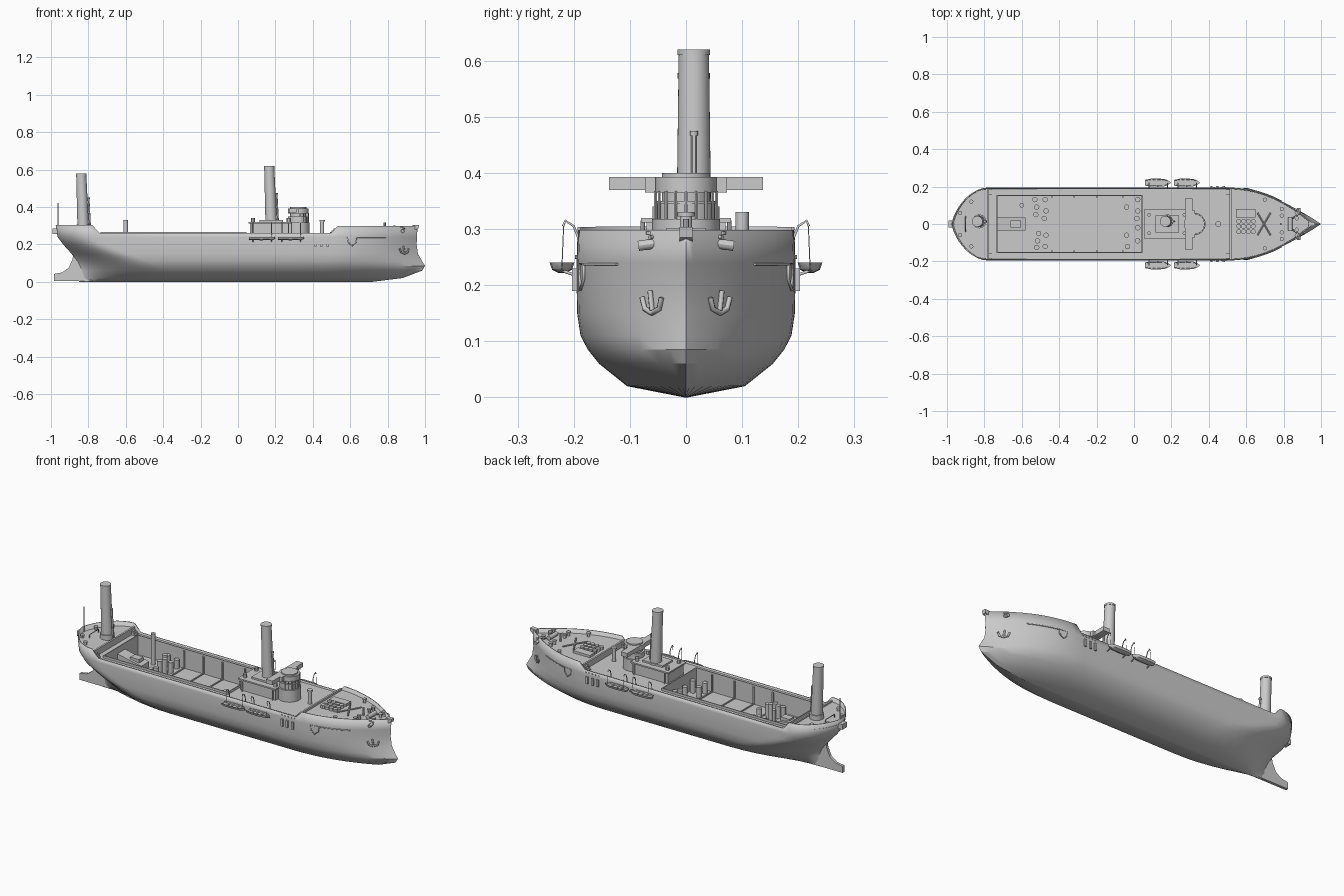
import bpy, bmesh, math
from mathutils import Vector

if "Cube" in bpy.data.objects:
    bpy.data.objects.remove(bpy.data.objects["Cube"])

def mesh(name, verts, faces):
    bm = bmesh.new()
    vs = [bm.verts.new(v) for v in verts]
    for f in faces:
        bm.faces.new([vs[i] for i in f])
    bmesh.ops.remove_doubles(bm, verts=bm.verts, dist=1e-5)
    bmesh.ops.recalc_face_normals(bm, faces=bm.faces)
    me = bpy.data.meshes.new(name)
    bm.to_mesh(me)
    bm.free()
    ob = bpy.data.objects.new(name, me)
    bpy.context.collection.objects.link(ob)
    return ob

def box(name, x0, x1, y0, y1, z0, z1):
    v = [(x, y, z) for x in (x0, x1) for y in (y0, y1) for z in (z0, z1)]
    return mesh(name, v, [(0, 1, 3, 2), (4, 6, 7, 5), (0, 4, 5, 1), (2, 3, 7, 6), (0, 2, 6, 4), (1, 5, 7, 3)])

def cyl(name, p0, p1, r0, r1=None, n=24):
    r1 = r0 if r1 is None else r1
    p0, p1 = Vector(p0), Vector(p1)
    q = (p1 - p0).to_track_quat('Z', 'Y')
    v = []
    for p, r in ((p0, r0), (p1, r1)):
        for i in range(n):
            a = 2 * math.pi * i / n
            v.append(p + q @ Vector((r * math.cos(a), r * math.sin(a), 0)))
    f = [(i, (i + 1) % n, n + (i + 1) % n, n + i) for i in range(n)]
    return mesh(name, v, f + [tuple(range(n)), tuple(range(n, 2 * n))])

def tube(name, pts, r, closed=False):
    cu = bpy.data.curves.new(name, 'CURVE')
    cu.dimensions, cu.bevel_depth, cu.bevel_resolution, cu.use_fill_caps = '3D', r, 1, True
    sp = cu.splines.new('POLY')
    sp.points.add(len(pts) - 1)
    for p, c in zip(sp.points, pts):
        p.co = (*c, 1)
    sp.use_cyclic_u = closed
    ob = bpy.data.objects.new(name, cu)
    bpy.context.collection.objects.link(ob)

def prism(name, pts, y0, y1):
    n = len(pts)
    v = [(x, y, z) for y in (y0, y1) for x, z in pts]
    f = [(i, (i + 1) % n, n + (i + 1) % n, n + i) for i in range(n)]
    return mesh(name, v, f + [tuple(range(n)), tuple(range(n, 2 * n))])

# Waterlines: z, half beam, stern end, start of run, end of midbody, stem, stern power
LEVELS = [(0, .003, -.85, -.5, .35, .72, 1), (.02, .105, -.85, -.35, .42, .88, 1.2),
          (.06, .155, -.85, -.4, .45, .985, 1.1), (.085, .175, -.855, -.45, .47, 1.0, 1),
          (.11, .188, -.865, -.5, .48, .985, .95), (.15, .194, -.89, -.62, .5, .962, .8),
          (.20, .195, -.935, -.74, .5, .955, .7), (.24, .195, -.965, -.78, .5, .957, .7),
          (.30, .193, -.975, -.78, .5, .96, .7)]
AFT = [1, .985, .94, .88, .8, .7, .58, .44, .3, .15]
FORE = [.07, .15, .25, .35, .45, .55, .65, .75, .84, .92, .97, 1]
MID = [0, .03, .25, .5, .75, 1]

def aft_y(L, u): return L[1] * max(0, 1 - u * u) ** L[6]
def fore_y(L, u): return L[1] * (1 - u ** 2.1)

def top_z(x): return .304 if x < -.77 else .298 if x > .52 else .262

def half_beam(x):
    L = LEVELS[-1]
    if x < L[3]: return aft_y(L, (L[3] - x) / (L[3] - L[2]))
    return fore_y(L, (x - L[4]) / (L[5] - L[4])) if x > L[4] else L[1]

# Hull shell
verts, faces = [], []
for L in LEVELS:
    row = [(L[3] - u * (L[3] - L[2]), aft_y(L, u)) for u in AFT]
    row += [(L[3] + t * (L[4] - L[3]), L[1]) for t in MID]
    row += [(L[4] + u * (L[5] - L[4]), fore_y(L, u)) for u in FORE]
    ring = row + [(x, -y) for x, y in row[-2:0:-1]]
    verts += [(x, y, top_z(x) if L is LEVELS[-1] else L[0]) for x, y in ring]
N, R = len(ring), len(row)
for k in range(len(LEVELS) - 1):
    faces += [(k*N+i, k*N+(i+1) % N, (k+1)*N+(i+1) % N, (k+1)*N+i) for i in range(N)]
faces.append(tuple(range(N)))
hull = mesh('hull', verts, faces)
side = max(hull.data.polygons, key=lambda p: p.center.y)
if side.normal.y < 0:
    hull.data.flip_normals()
m = hull.modifiers.new('plating', 'SOLIDIFY')
m.thickness, m.offset = .006, -1

# Skeg and rudder
prism('rudder', [(-.985, .005), (-.985, .042), (-.94, .05), (-.905, .075), (-.885, .12), (-.88, .15),
                 (-.78, .15), (-.7, .005)], -.008, .008)

# Decks
def deck(name, x0, x1, z, inner=0):
    n = 20
    xs = [x0 + (x1 - x0) * i / n for i in range(n + 1)]
    for s in (1, -1):
        v = [(x, s * y, z) for x in xs for y in (inner, max(half_beam(x) - .002, inner))]
        mesh(name, v, [(2*i, 2*i+1, 2*i+3, 2*i+2) for i in range(n)])
deck('stern_deck', -.965, -.78, .278)
deck('aft_main_deck', -.785, -.73, .252)
deck('side_deck', -.73, .04, .252, .15)
deck('fore_main_deck', .04, .525, .252)
deck('forecastle_deck', .515, .95, .274)
box('stern_bulkhead', -.785, -.775, -.187, .187, .25, .287)
box('forecastle_bulkhead', .51, .52, -.187, .187, .25, .285)
for s in (1, -1):
    for i in range(3):
        box('deck_step', .485 + i*.008, .51, s*.17 - .015, s*.17 + .015, .25, .258 + i*.008)
        box('deck_step', -.777, -.75 - i*.008, s*.17 - .015, s*.17 + .015, .25, .258 + i*.008)

# Cargo hold
FZ = .155
box('hold_floor', -.73, .04, -.15, .15, FZ - .01, FZ)
for s in (1, -1):
    box('hold_wall', -.73, .04, s*.15, s*.155, FZ, .265)
    for x in (-.44, -.32, -.2, -.06):
        box('hold_rib', x - .004, x + .004, s*.143, s*.15, FZ, .255)
for x in (-.44, -.32, -.2, -.06):
    box('floor_beam', x - .003, x + .003, -.15, .15, FZ, FZ + .006)
for x in (-.735, .04):
    box('hold_end_wall', x, x + .005, -.155, .155, FZ, .265)
prism('hold_ramp', [(-.73, FZ), (-.73, .23), (-.66, .215), (-.58, .2), (-.58, FZ)], -.035, .035)
box('ramp_hatch', -.66, -.605, -.02, .02, .2, .225)
cyl('hold_vent', (-.6, .1, FZ), (-.6, .1, .33), .012)

# Drums in the hold
for x, y, h in [(-.53, .13, .06), (-.475, .13, .05), (-.52, .09, .08), (-.47, .07, .06), (-.525, .05, .06),
                (-.48, .03, .09), (-.51, -.05, .06), (-.47, -.06, .08), (-.515, -.09, .07), (-.475, -.12, .06),
                (-.52, -.125, .05), (.02, .13, .06), (-.04, .09, .06), (.02, .07, .07), (.015, .03, .06),
                (-.04, -.06, .06), (.02, -.02, .06), (.02, -.09, .07), (-.035, -.12, .06)]:
    cyl('drum', (x, y, FZ), (x, y, FZ + h), .014, n=16)

# Funnels with side pipes
for x, z0, z1, p in ((-.835, .275, .578, .45), (.17, .3, .62, .475)):
    cyl('funnel', (x + .008, .014, z0), (x - .003, .014, z1 - .008), .031, .027, 32)
    cyl('funnel_rim', (x - .003, .014, z1 - .01), (x - .003, .014, z1), .029, n=32)
    cyl('funnel_pipe', (x + .045, .014, z0), (x + .036, .014, p - .005), .005, n=12)
    cyl('pipe_cap', (x + .036, .014, p - .008), (x + .036, .014, p), .007, n=12)
    cyl('funnel_base', (x + .008, .014, z0), (x + .008, .014, z0 + .03), .037, n=32)

# Deckhouse and bridge
box('deckhouse', .065, .285, -.07, .07, .25, .312)
box('deckhouse_roof', .055, .29, -.08, .08, .312, .32)
box('skylight', .115, .24, -.045, .045, .32, .33)
for r, z0, z1 in ((.07, .25, .318), (.06, .318, .345), (.063, .345, .35), (.05, .35, .37), (.064, .365, .393), (.05, .393, .4)):
    cyl('bridge_tower', (.322, 0, z0), (.322, 0, z1), r * .86, n=32)
for i in range(9):
    a = math.radians(-80 + 20 * i)
    c, s = .322 + .055 * math.cos(a), .055 * math.sin(a)
    cyl('window_post', (c, s, .318), (c, s, .368), .003, n=6)
box('bridge_wing', .272, .312, -.137, .137, .37, .393)
box('bridge_cabin', .275, .325, -.073, .073, .365, .393)
for s in (1, -1):
    for x in (.08, .27):
        cyl('deckhouse_post', (x, s*.077, .25), (x, s*.077, .315), .004, n=8)
        cyl('roof_vent', (x, s*.05, .315), (x, s*.05, .34), .01, n=12)
cyl('deck_vent', (.45, 0, .25), (.45, 0, .33), .011)
cyl('deck_vent_cap', (.45, 0, .322), (.45, 0, .33), .015)

for s in (1, -1):
    # Lifeboats on davits
    for x0 in (.06, .215):
        v, f = [], []
        for t, w in ((0, .7), (.2, .95), (.5, 1), (.75, .9), (.9, .5), (1, .05)):
            v += [(x0 + .137*t, s*(.221 + .022*w*a), .24 - .018*b*(.6 + .4*w)) for a, b in
                  ((-1, 0), (-.8, .7), (-.3, 1), (.3, 1), (.8, .7), (1, 0), (.8, 0), (.7, .4), (-.7, .4), (-.8, 0))]
        for i in range(5):
            f += [(i*10+j, i*10+(j+1) % 10, i*10+10+(j+1) % 10, i*10+10+j) for j in range(10)]
        mesh('lifeboat', v, f + [tuple(range(10)), tuple(range(50, 60))])
        for t in (.03, .055, .085):
            box('boat_thwart', x0 + t, x0 + t + .008, s*.221 - .018, s*.221 + .018, .233, .237)
        for x in (x0 + .02, x0 + .12):
            tube('davit', [(x, s*.19, .25), (x, s*.192, .285), (x, s*.2, .305), (x, s*.215, .315), (x, s*.219, .305)], .0025)
            tube('boat_fall', [(x, s*.218, .308), (x, s*.221, .235)], .001)
            tube('boat_bracket', [(x, s*.19, .215), (x, s*.221, .226)], .003)
    # Hull scuttles and boom with shield plate
    for x in (.415, .445, .48):
        box('hull_port', x - .006, x + .006, s*.19, s*.203, .19, .23)
    for x in (.41, .43, .45, .47, .49):
        cyl('porthole', (x, s*.19, .25), (x, s*.198, .25), .004, n=10)
    y = half_beam(.61) + .005
    tube('hull_shield', [(.585, s*y, .238), (.635, s*(y - .006), .238), (.63, s*(y - .006), .21),
                         (.61, s*y, .192), (.59, s*y, .21)], .003, True)
    tube('hull_boom', [(x, s*(half_beam(x) + .003), .237) for x in (.635, .67, .71, .75, .79)], .0025)
    # Anchors
    def on_bow(x, z): return (x, s * (half_beam(x) + .004), z)
    tube('anchor_shank', [on_bow(.885, .19), on_bow(.89, .155)], .005)
    tube('anchor_flukes', [on_bow(.865, .178), on_bow(.872, .158), on_bow(.89, .15), on_bow(.907, .158), on_bow(.912, .178)], .005)
    # Bow fittings: bollards, cleats, windlass
    for x, y in ((.79, .08), (.79, .045), (.87, .06), (.87, .03), (.7, .13), (-.93, .06), (-.87, .12)):
        cyl('bollard', (x, s*y, .272), (x, s*y, .292), .008, n=12)
        cyl('bollard_cap', (x, s*y, .29), (x, s*y, .296), .011, n=12)
    tube('anchor_chain', [(.83, s*.02, .283), (.87, s*.045, .288), (.89, s*.065, .285)], .004)
    cyl('chain_pipe', (.88, s*.05, .275), (.88, s*.085, .27), .009, n=12)
    tube('crossed_spar', [(.66, s*.06, .282), (.73, -s*.06, .282)], .004)
cyl('windlass', (.835, -.035, .29), (.835, .035, .29), .012, n=16)
prism('bow_plate', [(.93, .272), (.965, .285), (.968, .304), (.93, .302)], -.012, .012)
cyl('bow_post', (.785, 0, .27), (.785, 0, .318), .006, n=10)

# Forecastle hatch and stacked drums
box('fore_hatch', .545, .65, .035, .08, .27, .287)
for i in range(4):
    for j in range(3):
        cyl('fore_drum', (.56 + i*.026, .015 - j*.028, .27), (.56 + i*.026, .015 - j*.028, .29), .0125, n=12)

# Stern fittings
cyl('flagstaff', (-.963, 0, .27), (-.963, 0, .42), .003, .002, 8)
box('stern_lamp_box', -.992, -.965, -.02, .02, .255, .285)
tube('stern_rail', [(-.9, -.04, .278), (-.9, -.04, .295), (-.9, .04, .295), (-.9, .04, .278)], .003)

# Smooth shading with sharp edges
for ob in bpy.context.scene.objects:
    ob.select_set(ob.type == 'MESH')
bpy.context.view_layer.objects.active = hull
bpy.ops.object.shade_smooth_by_angle(angle=math.radians(30))
